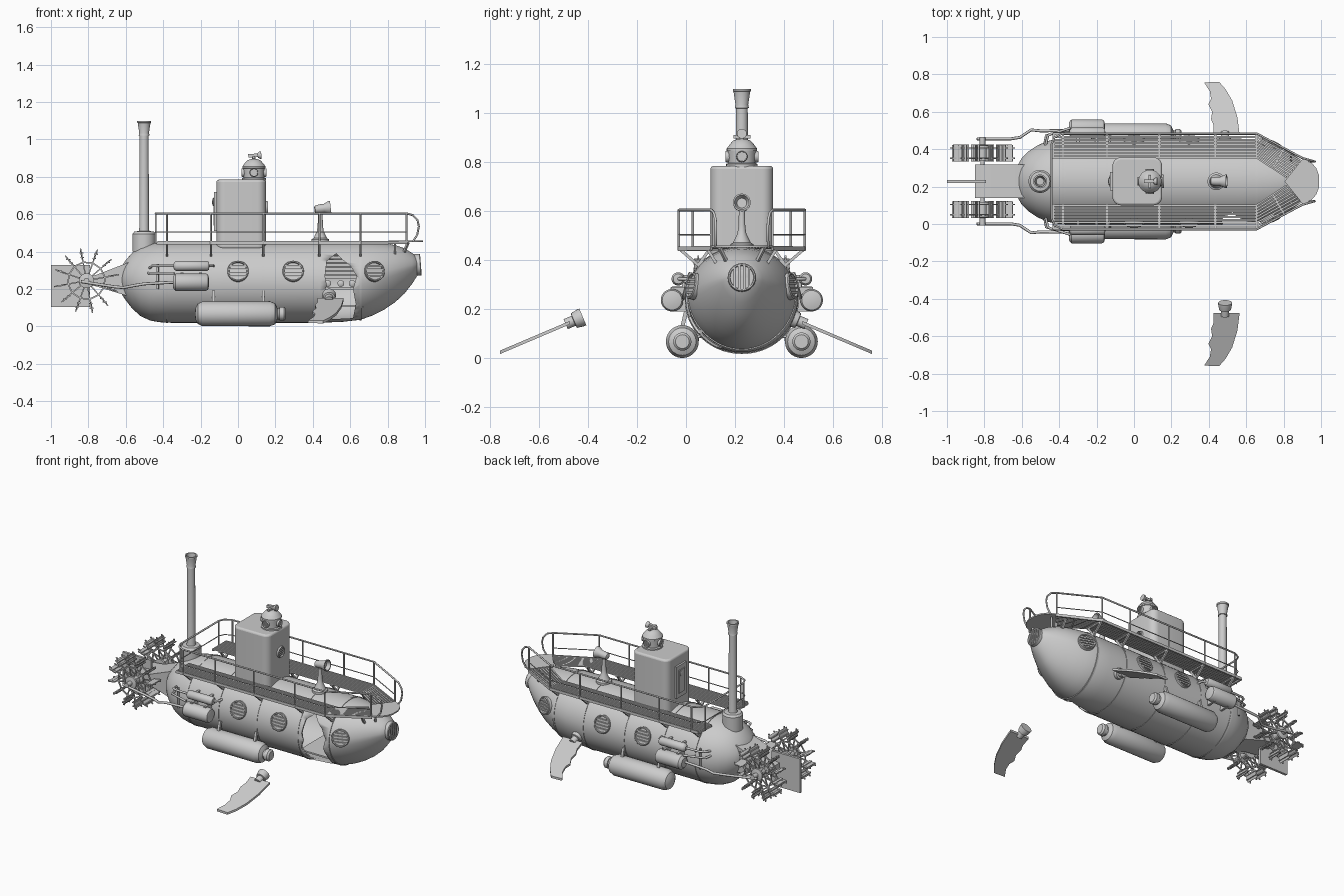
import bpy, bmesh, math
from mathutils import Vector, Matrix

if "Cube" in bpy.data.objects:
    bpy.data.objects.remove(bpy.data.objects["Cube"])

C = 0.228  # centre line of the boat in y
SIDES = ((-1, "near"), (1, "far"))

def P(x, d, z, s=1):
    return Vector((x, C + s * d, z))

def finish(name, bm, angle=35):
    bmesh.ops.remove_doubles(bm, verts=bm.verts, dist=1e-5)
    bmesh.ops.recalc_face_normals(bm, faces=bm.faces)
    me = bpy.data.meshes.new(name)
    bm.to_mesh(me)
    bm.free()
    me.shade_smooth()
    me.set_sharp_from_angle(angle=math.radians(angle))
    ob = bpy.data.objects.new(name, me)
    bpy.context.collection.objects.link(ob)
    return ob

def bridge(bm, rings):
    rows = [[bm.verts.new(p) for p in r] for r in rings]
    n = len(rows[0])
    for a, b in zip(rows, rows[1:]):
        for i in range(n):
            bm.faces.new((a[i], a[(i + 1) % n], b[(i + 1) % n], b[i]))
    bm.faces.new(rows[0])
    bm.faces.new(rows[-1])

def add_lathe(bm, prof, loc, axis=(0, 0, 1), n=28):
    m = Matrix.Translation(loc) @ Vector(axis).to_track_quat('Z', 'Y').to_matrix().to_4x4()
    bridge(bm, [[m @ Vector((max(r, .0005) * math.cos(2 * math.pi * i / n),
                             max(r, .0005) * math.sin(2 * math.pi * i / n), h)) for i in range(n)]
                for r, h in prof])

def lathe(name, prof, loc, axis=(0, 0, 1), n=28):
    bm = bmesh.new()
    add_lathe(bm, prof, loc, axis, n)
    return finish(name, bm)

def beam(bm, a, b, w, h):
    a, b = Vector(a), Vector(b)
    d = b - a
    m = Matrix.Translation((a + b) / 2) @ d.to_track_quat('X', 'Z').to_matrix().to_4x4() \
        @ Matrix.Diagonal((d.length, w, h, 1))
    bmesh.ops.create_cube(bm, size=1, matrix=m)

def prism(name, pts, f0, f1):
    bm = bmesh.new()
    bridge(bm, [[f0(*p) for p in pts], [f1(*p) for p in pts]])
    return finish(name, bm)

def tubes(name, paths, r, cyclic=False):
    cu = bpy.data.curves.new(name, 'CURVE')
    cu.dimensions = '3D'
    cu.bevel_depth, cu.bevel_resolution, cu.use_fill_caps = r, 2, True
    for path in paths:
        sp = cu.splines.new('POLY')
        sp.points.add(len(path) - 1)
        for q, p in zip(sp.points, path):
            q.co = (*p, 1)
        sp.use_cyclic_u = cyclic
    ob = bpy.data.objects.new(name, cu)
    bpy.context.collection.objects.link(ob)
    return ob

def porthole(name, loc, axis, r, upright=False):
    bm = bmesh.new()
    add_lathe(bm, [(r, -.02), (r, .007), (r * .94, .011), (r * .85, .011), (r * .82, .001), (0, .001)], loc, axis)
    m = Matrix.Translation(loc) @ Vector(axis).to_track_quat('Z', 'Y').to_matrix().to_4x4()
    for k in (-.5, -.17, .17, .5):
        e = math.sqrt(.8 - k * k) * r
        a, b = ((k * r, -e, .005), (k * r, e, .005)) if upright else ((-e, k * r, .005), (e, k * r, .005))
        beam(bm, m @ Vector(a), m @ Vector(b), r * .17, r * .17)
    finish(name, bm)

# Hull: x, widest height, half width, rise, drop, pinch of the lower half
SEC = [(-.632, .25, .04, .035, .035, 0), (-.62, .25, .09, .075, .08, 0), (-.60, .25, .125, .105, .11, 0),
       (-.565, .245, .16, .15, .15, 0), (-.52, .24, .19, .185, .185, 0), (-.47, .237, .213, .205, .205, 0),
       (-.42, .236, .226, .216, .213, 0), (-.36, .236, .23, .219, .216, 0), (.435, .238, .23, .217, .218, 0),
       (.56, .243, .229, .212, .218, .03), (.655, .25, .221, .205, .214, .06), (.72, .262, .205, .19, .203, .1),
       (.78, .276, .182, .17, .187, .14), (.84, .293, .15, .142, .163, .17), (.89, .308, .117, .11, .132, .2),
       (.93, .32, .085, .073, .093, .2), (.96, .328, .055, .045, .055, .1), (.968, .33, .03, .025, .03, 0)]

def section(x, zc, ry, up, dn, k, grow=0.0, n=56):
    out = []
    for i in range(n):
        c, s = math.cos(2 * math.pi * i / n), math.sin(2 * math.pi * i / n)
        out.append(P(x, (ry + grow) * c * (1 + k * min(s, 0)), zc + ((up if s > 0 else dn) + grow) * s))
    return out

bm = bmesh.new()
bridge(bm, [section(*s) for s in SEC])
hull = finish("hull", bm)
shell = hull.modifiers.new("shell", 'SOLIDIFY')
shell.thickness, shell.offset = .01, -1
TEAR = [(.465, .27), (.475, .35), (.525, .39), (.56, .355), (.60, .325), (.635, .27), (.615, .2),
        (.63, .12), (.615, .045), (.52, .04), (.455, .045), (.475, .1), (.455, .17), (.475, .22)]
cutter = prism("tear_cutter", TEAR, lambda x, z: Vector((x, -.2, z)), lambda x, z: Vector((x, .2, z)))
cutter.hide_render = True
cutter.hide_viewport = True
cut = hull.modifiers.new("tear", 'BOOLEAN')
cut.operation, cut.object = 'DIFFERENCE', cutter

# Raised seam bands round the hull
RIBS = (-.38, -.145, .135, .435, .655)
bm = bmesh.new()
for x in RIBS:
    lo = max((s for s in SEC if s[0] <= x), key=lambda s: s[0])
    hi = min((s for s in SEC if s[0] >= x), key=lambda s: s[0])
    t = 0 if hi[0] == lo[0] else (x - lo[0]) / (hi[0] - lo[0])
    s = [a + (b - a) * t for a, b in zip(lo, hi)]
    rings = [section(x + dx, *s[1:], grow=g) for dx, g in ((-.006, -.005), (-.006, .003), (.006, .003), (.006, -.005))]
    rows = [[bm.verts.new(p) for p in r] for r in rings]
    for a, b in zip(rows, rows[1:]):
        for i in range(56):
            bm.faces.new((a[i], a[(i + 1) % 56], b[(i + 1) % 56], b[i]))
finish("hull_bands", bm)

# Interior seen through the tear
bm = bmesh.new()
for i in range(6):
    beam(bm, (.42, .38, .265 + i * .021), (.67, .38, .265 + i * .021), .012, .016)
beam(bm, (.40, C, .11), (.67, C, .11), .30, .01)
beam(bm, (.42, .36, .205), (.66, .36, .205), .06, .012)
for x in (.48, .55, .61):
    add_lathe(bm, [(.018, 0), (.018, .02), (.01, .025)], (x, .36, .23), (0, -1, 0), 16)
finish("interior_fittings", bm)

# Windows
porthole("nose_window", (.967, C, .33), (1, 0, .08), .058, True)
for s, tag in SIDES:
    for i, x in enumerate((0, .295)):
        porthole(f"{tag}_window_{i}", P(x, .222, .295, s), (0, s, .27), .057)
    porthole(f"{tag}_window_bow", P(.73, .201, .295, s), (.36, s, .2), .055)

# Slatted deck with frames and brackets
bm = bmesh.new()
for s, _ in SIDES:
    for i in range(9):
        t = i / 8
        d = .252 - .124 * t
        mid, end = P(.655, d, .449, s), P(.905 - .09 * t, .122 - .10 * t, .452, s)
        beam(bm, P(-.43, d, .449, s), mid, .0105, .008)
        beam(bm, mid, end, .0095 if i else .012, .008)
    for x in (-.43,) + RIBS:
        beam(bm, P(x, .122, .444, s), P(x, .258, .444, s), .012, .012)
        if x > -.43:
            beam(bm, P(x, .25, .442, s), P(x, .172, .375, s), .012, .012)
            beam(bm, P(x, .135, .44, s), P(x, .178, .38, s), .012, .012)
    beam(bm, P(.80, .172, .443, s), P(.745, .075, .443, s), .01, .008)
    beam(bm, P(.84, .14, .445, s), P(.84, .10, .38, s), .012, .012)
    beam(bm, P(.91, .09, .45, s), P(.885, .06, .39, s), .012, .012)
    beam(bm, P(-.43, .257, .447, s), P(.655, .257, .447, s), .007, .018)
    beam(bm, P(.655, .257, .447, s), P(.905, .125, .45, s), .007, .018)
finish("deck_slats", bm)
bow = [(.805, 0), (.905, .125), (.945, .105), (.975, .07), (.99, .03)]
bow += [(x, -d) for x, d in reversed(bow[1:])]
prism("bow_platform", bow, lambda x, d: P(x, d, .452), lambda x, d: P(x, d, .461))

# Railings
top, mid, posts = [], [], []
for s, _ in SIDES:
    run = [(-.44, 0), (-.44, .20), (-.425, .235), (-.38, .257), (.655, .257), (.9, .125)]
    top.append([P(x, d, .605, s) for x, d in run] +
               [P(.935, .115, .595, s), P(.96, .108, .568, s), P(.967, .106, .535, s), P(.958, .106, .49, s), P(.935, .108, .455, s)])
    mid.append([P(x, d, .505, s) for x, d in run])
    posts += [[P(x, d, .44, s), P(x, d, .605, s)] for x, d in
              [(-.44, .20), (.655, .257), (.9, .125)] + [(r, .257) for r in RIBS[:4]]]
tubes("handrail", top, .0055)
tubes("middle_rail", mid, .003)
tubes("rail_posts", posts, .005)

# Conning tower
rr = [(.0175 + sx * .0875 + .045 * math.cos(a), sy * .083 + .045 * math.sin(a))
      for q, (sx, sy) in enumerate(((1, 1), (-1, 1), (-1, -1), (1, -1)))
      for a in [math.pi / 2 * (q + k / 7) for k in range(8)]]
tower = prism("tower", rr, lambda x, d: P(x, d, .415), lambda x, d: P(x, d, .785))
bv = tower.modifiers.new("edge", 'BEVEL')
bv.width, bv.segments, bv.limit_method, bv.angle_limit = .012, 3, 'ANGLE', math.radians(45)
porthole("tower_window", (.149, C, .635), (1, 0, 0), .036)
bm = bmesh.new()
beam(bm, (-.12, C, .51), (-.12, C, .72), .10, .014)
beam(bm, (-.128, C, .54), (-.128, C, .69), .06, .008)
add_lathe(bm, [(.022, 0), (.022, .006), (.008, .01)], (-.128, C, .665), (-1, 0, 0), 16)
finish("tower_door", bm)

# Lookout dome with valve handle
lathe("lookout_dome", [(.064, .78), (.064, .793), (.055, .797), (.055, .80), (.058, .845), (.062, .847), (.062, .856),
                       (.05, .872), (.036, .888), (.02, .894), (.009, .896), (.009, .915), (0, .915)], (.085, C, 0))
for i in range(4):
    a = i * math.pi / 2
    dx, dy = math.cos(a), math.sin(a)
    porthole(f"dome_window_{i}", (.085 + .056 * dx, C + .056 * dy, .823), (dx, dy, 0), .023)
bm = bmesh.new()
beam(bm, (.055, C, .912), (.125, C, .918), .018, .018)
beam(bm, (.085, C - .035, .905), (.085, C + .035, .905), .014, .014)
add_lathe(bm, [(.012, 0), (.02, .012), (.02, .02)], (.105, C, .915), (1, 0, .1), 16)
finish("dome_handle", bm)

# Chimney
lathe("chimney", [(.062, .40), (.062, .495), (.052, .508), (.028, .51), (.026, .52), (.024, 1.02), (.029, 1.022),
                  (.026, 1.035), (.034, 1.088), (.037, 1.09), (.037, 1.1), (.029, 1.1), (.02, 1.03), (0, 1.03)], (-.502, C, 0))

# Deck lamp
lathe("lamp_stand", [(.047, .45), (.047, .466), (.036, .472), (.018, .51), (.014, .54), (.012, .605), (0, .605)], (.44, C, 0))
lathe("lamp_head", [(.012, -.035), (.02, -.03), (.024, .0), (.024, .018), (.036, .045), (.036, .053), (.03, .053), (.02, .03), (0, .03)],
      (.443, C, .63), (1, 0, .12))

# Side tanks, engines, paddle wheels
WX, WZ = -.81, .245
for s, tag in SIDES:
    lathe(f"{tag}_ballast_tank", [(0, -.23), (.03, -.228), (.054, -.215), (.066, -.19), (.067, .17), (.056, .198), (.036, .208),
                                  (.03, .21), (.03, .22), (.037, .222), (.037, .245), (.028, .255), (0, .255)], P(0, .243, .068, s), (1, 0, 0))
    lathe(f"{tag}_engine_large", [(.03, -.348), (.041, -.34), (.046, -.333), (.046, -.17), (.04, -.16), (.02, -.155), (0, -.155)],
          P(0, .285, .237, s), (1, 0, 0))
    lathe(f"{tag}_engine_small", [(.012, -.345), (.022, -.338), (.027, -.33), (.027, -.165), (.02, -.155), (0, -.153)],
          P(0, .26, .324, s), (1, 0, 0))
    bm = bmesh.new()
    for x in (-.30, -.20):
        beam(bm, P(x, .19, .24, s), P(x, .29, .24, s), .015, .1)
        beam(bm, P(x, .18, .324, s), P(x, .26, .324, s), .015, .03)
    for x in (-.13, .135):
        beam(bm, P(x, .25, .10, s), P(x, .228, .19, s), .016, .016)
        beam(bm, P(x, .24, .07, s), P(x, .15, .12, s), .02, .02)
    finish(f"{tag}_mounts", bm)
    tubes(f"{tag}_drive_rod", [[P(-.34, .272, .237, s), P(-.5, .27, .228, s), P(-.55, .275, .22, s), P(-.61, .235, .208, s),
                                P(-.66, .227, .212, s), P(-.84, .227, .24, s)]], .008)
    tubes(f"{tag}_steam_pipes", [[P(-.33, .26, .324, s), P(-.44, .255, .324, s), P(-.46, .245, .324, s), P(-.475, .18, .31, s)],
                                 [P(-.34, .285, .285, s), P(-.47, .245, .285, s), P(-.48, .19, .285, s)],
                                 [P(-.43, .238, .2, s), P(-.43, .238, .335, s)],
                                 [P(-.16, .26, .324, s), P(-.135, .24, .324, s), P(-.13, .2, .324, s)]], .007)
    bm = bmesh.new()
    for i in range(12):
        a = 2 * math.pi * (i + .35) / 12
        u = Vector((math.cos(a), 0, math.sin(a)))
        for d in (.124, .178):
            c = P(WX, d, WZ, s)
            beam(bm, c, c + u * .176, .007, .007)
            a2 = a + math.pi / 6
            beam(bm, c + u * .10, c + Vector((math.cos(a2), 0, math.sin(a2))) * .10, .006, .008)
        for r in (.125, .15):
            beam(bm, P(WX, .105, WZ, s) + u * r, P(WX, .197, WZ, s) + u * r, .018 if r < .14 else .022, .006)
        q = [P(WX, d, WZ, s) + u * r for d in (.107, .195) for r in (.115, .165)]
        f = [bm.verts.new(q[k]) for k in (0, 1, 3, 2)]
        g = bmesh.ops.extrude_face_region(bm, geom=[bm.faces.new(f)])
        bmesh.ops.translate(bm, vec=Vector((-u.z, 0, u.x)) * .005, verts=[v for v in g['geom'] if isinstance(v, bmesh.types.BMVert)])
    add_lathe(bm, [(.04, -.04), (.04, -.028), (.022, -.025), (.022, .025), (.04, .028), (.04, .04), (.015, .045), (.015, .085)],
              P(WX, .151, WZ, s), (0, s, 0), 20)
    finish(f"{tag}_paddle_wheel", bm)

# Stern wedge, axle and rudder
prism("stern_wedge", [(-.58, .16), (-.58, .345), (-.76, .275), (-.85, .265), (-.85, .225), (-.76, .215)],
      lambda x, z: P(x, -.09, z), lambda x, z: P(x, .09, z))
tubes("wheel_axle", [[P(WX, -.235, WZ), P(WX, .235, WZ)]], .012)
prism("rudder", [(-1, .105), (-.79, .105), (-.79, .33), (-1, .33)], lambda x, z: P(x, -.008, z), lambda x, z: P(x, .008, z))

# Flippers: one attached, one torn off
FIN = [(.425, .475), (.565, .475), (.553, .57), (.525, .66), (.49, .72), (.455, .76), (.375, .757), (.405, .71),
       (.412, .67), (.398, .64), (.418, .60), (.412, .56), (.425, .53)]
for s, tag in ((-1, "loose"), (1, "fixed")):
    height = lambda y: .145 - (y - .475) * .425
    prism(f"{tag}_flipper", FIN, lambda x, y: Vector((x, s * y, height(y) - .007)), lambda x, y: Vector((x, s * y, height(y) + .007)))
    lathe(f"{tag}_flipper_joint", [(.022, -.01), (.022, .025), (.032, .027), (.037, .055), (.037, .066), (0, .066)],
          (.487, s * .482, .143), (0, -s * .92, .39), 20)
